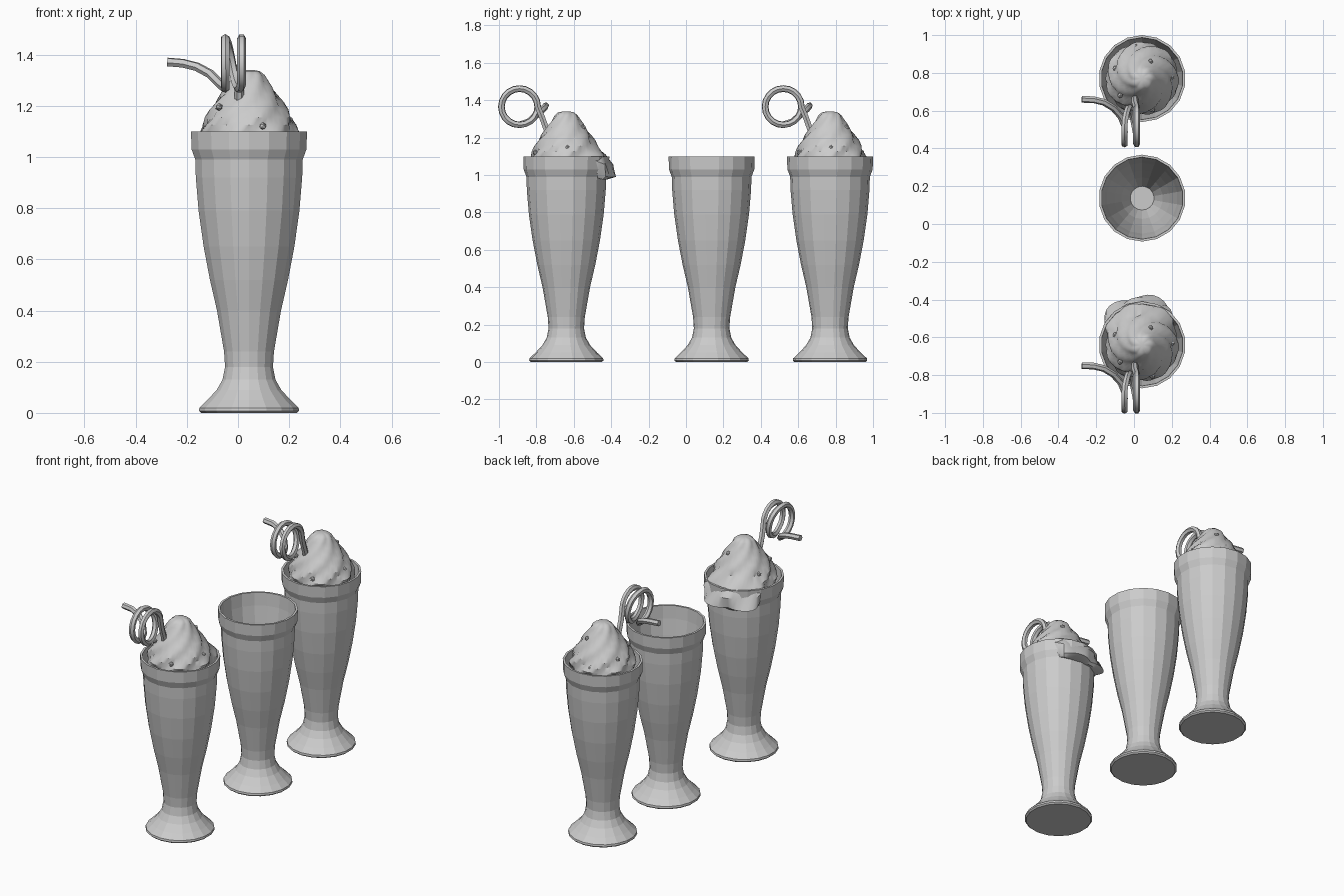
import bpy, bmesh, math
from mathutils import Vector

cube = bpy.data.objects.get("Cube")
if cube:
    bpy.data.objects.remove(cube)

grey = bpy.data.materials.new("plain grey")
grey.use_nodes = True
grey.diffuse_color = (0.6, 0.6, 0.6, 1)
grey.node_tree.nodes["Principled BSDF"].inputs["Base Color"].default_value = (0.6, 0.6, 0.6, 1)

CX = 0.043
SIDES = 18


def finish(name, bm, smooth=None):
    bmesh.ops.recalc_face_normals(bm, faces=bm.faces)
    mesh = bpy.data.meshes.new(name)
    bm.to_mesh(mesh)
    bm.free()
    mesh.materials.append(grey)
    obj = bpy.data.objects.new(name, mesh)
    bpy.context.collection.objects.link(obj)
    if smooth:
        bpy.ops.object.select_all(action='DESELECT')
        obj.select_set(True)
        bpy.context.view_layer.objects.active = obj
        bpy.ops.object.shade_smooth_by_angle(angle=math.radians(smooth))
    return obj


def skin(bm, rings):
    """Bridge a list of equal vertex rings and cap both ends."""
    loops = [[bm.verts.new(p) for p in ring] for ring in rings]
    n = len(loops[0])
    for a, b in zip(loops, loops[1:]):
        for i in range(n):
            j = (i + 1) % n
            bm.faces.new((a[i], a[j], b[j], b[i]))
    bm.faces.new(loops[0])
    bm.faces.new(loops[-1])


def at(cy, r, angle, z):
    return Vector((CX + r * math.cos(angle), cy + r * math.sin(angle), z))


# Glass: flared foot, narrow neck, swelling body, thick rim and hollow inside
OUTER = [(0.19, 0), (0.199, 0.008), (0.197, 0.02), (0.165, 0.05), (0.128, 0.09),
         (0.105, 0.13), (0.095, 0.18), (0.099, 0.24), (0.127, 0.4), (0.155, 0.52),
         (0.18, 0.65), (0.2, 0.79), (0.211, 0.92), (0.213, 0.99), (0.228, 1.03), (0.23, 1.1)]
INNER = [(0.217, 1.1), (0.212, 1.02), (0.2, 0.92), (0.188, 0.79), (0.148, 0.55),
         (0.11, 0.38), (0.063, 0.25)]


def glass(name, cy):
    bm = bmesh.new()
    step = math.tau / SIDES
    skin(bm, [[at(cy, r, math.pi / 2 + i * step, z) for i in range(SIDES)]
              for r, z in OUTER + INNER])
    finish(name, bm)


# Whipped cream: twisted ribs, optionally spilling over the back of the rim
CREAM = [(0.13, 1.03), (0.188, 1.06), (0.19, 1.1), (0.181, 1.125), (0.168, 1.155),
         (0.152, 1.185), (0.132, 1.215), (0.11, 1.245), (0.09, 1.275), (0.072, 1.3),
         (0.06, 1.32), (0.042, 1.335), (0.015, 1.34)]
SPILL = [(0.225, 0.975), (0.262, 0.99), (0.246, 1.055), (0.212, 1.11)]
RIBS, SEGS = 7, 56


def cream(name, cy, spill):
    bm = bmesh.new()
    rings = []
    for k, (r, z) in enumerate(CREAM):
        ring = []
        for i in range(SEGS):
            a = math.tau * i / SEGS
            rr, zz = r, z
            if spill and k < len(SPILL):
                off = abs(math.remainder(a - math.radians(98), math.tau))
                w = max(0, min(1, (1.25 - off) / 0.6))
                w = w * w * (3 - 2 * w)
                rr += (SPILL[k][0] - r) * w
                zz += (SPILL[k][1] - z) * w
            phase = RIBS / 2 * (a - 9 * (z - 1.06))
            rr *= 0.9 + 0.13 * abs(math.sin(phase))
            ring.append(at(cy, rr, a, zz))
        rings.append(ring)
    skin(bm, rings)
    finish(name, bm, 35)


# Small round sprinkles resting on the cream
SPRINKLES = [(-0.035, 0.17, 1.12), (-0.143, 0.053, 1.16), (0.045, 0.09, 1.255),
             (0.157, 0.008, 1.145), (0.054, -0.165, 1.12), (-0.117, -0.09, 1.195)]


def sprinkles(name, cy):
    bm = bmesh.new()
    for p in SPRINKLES:
        ret = bmesh.ops.create_icosphere(bm, subdivisions=1, radius=0.015)
        bmesh.ops.translate(bm, verts=ret["verts"], vec=Vector(p) + Vector((CX, cy, 0)))
    finish(name, bm)


# Curly straw: leans out of the cream, winds two loops, then points sideways
def straw(name, cy):
    path = [(0.005, -0.08, 1.16), (0.005, -0.105, 1.24), (0.006, -0.13, 1.31)]
    for d in range(0, 631, 18):
        a = math.radians(d)
        shift = max(0, min(1, (d - 240) / 200))
        path.append((0.014 - 0.064 * shift, -0.25 + 0.097 * math.cos(a),
                     1.365 + 0.097 * math.sin(a)))
    path += [(-0.07, -0.2, 1.285), (-0.11, -0.155, 1.325), (-0.16, -0.125, 1.352),
             (-0.215, -0.112, 1.366), (-0.276, -0.11, 1.371)]
    pts = [Vector(p) + Vector((0, cy, 0)) for p in path]
    bm = bmesh.new()
    rings = []
    side = Vector((1, 0, 0))
    for i, p in enumerate(pts):
        t = (pts[min(i + 1, len(pts) - 1)] - pts[max(i - 1, 0)]).normalized()
        side = (side - t * side.dot(t)).normalized()
        up = t.cross(side)
        rings.append([p + 0.018 * (side * math.cos(q * math.pi / 3) + up * math.sin(q * math.pi / 3))
                      for q in range(6)])
    skin(bm, rings)
    finish(name, bm, 35)


glass("empty_glass", 0.137)
for label, cy, spill in (("front", -0.64, True), ("back", 0.77, False)):
    glass(label + "_glass", cy)
    cream(label + "_cream", cy, spill)
    sprinkles(label + "_sprinkles", cy)
    straw(label + "_straw", cy)
